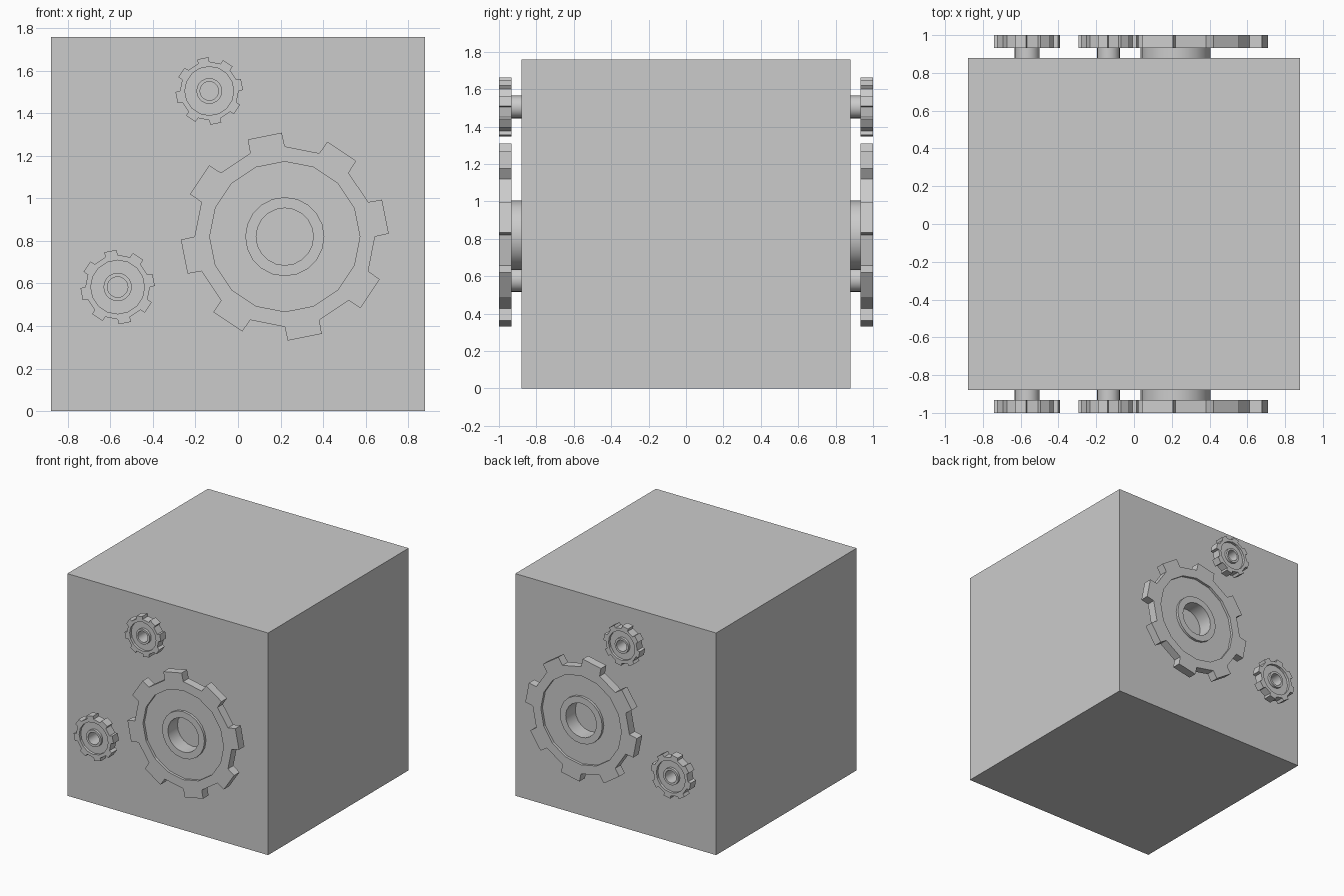
import bpy, bmesh
from math import sin, cos, radians, pi

if "Cube" in bpy.data.objects:
    bpy.data.objects.remove(bpy.data.objects["Cube"])

FRONT, BACK, CUBE = -1.0, -0.932, -0.88
FLOOR = -0.98  # recessed disc of the gear


def finish(name, bm, mirror=True, smooth=False):
    bmesh.ops.recalc_face_normals(bm, faces=bm.faces)
    me = bpy.data.meshes.new(name)
    bm.to_mesh(me)
    bm.free()
    ob = bpy.data.objects.new(name, me)
    bpy.context.collection.objects.link(ob)
    if smooth:
        bpy.ops.object.select_all(action='DESELECT')
        ob.select_set(True)
        bpy.context.view_layer.objects.active = ob
        bpy.ops.object.shade_smooth_by_angle(angle=radians(35))
    if mirror:
        mod = ob.modifiers.new("mirror_to_back", 'MIRROR')
        mod.use_axis = (False, True, False)
    return ob


def ring(bm, cx, cz, r, y, n):
    return [bm.verts.new((cx + r * cos(2 * pi * i / n), y, cz + r * sin(2 * pi * i / n)))
            for i in range(n)]


def bridge(bm, a, b):
    n = len(a)
    return [bm.faces.new((a[i], a[(i + 1) % n], b[(i + 1) % n], b[i])) for i in range(n)]


def gear(name, cx, cz, r):
    # toothed rim with a shallow recessed face
    bm = bmesh.new()
    loops = [ring(bm, cx, cz, r * k, y, 16) for k, y in
             ((0.3, BACK), (0.868, BACK), (0.868, FRONT), (0.722, FRONT), (0.722, FLOOR), (0.3, FLOOR))]
    walls = [bridge(bm, loops[i], loops[i + 1]) for i in range(5)]
    # eight teeth, one on every other wall segment
    for i in range(0, 16, 2):
        root = [loops[1][i], loops[1][i + 1], loops[2][i + 1], loops[2][i]]
        mid = radians(22.5 * i + 11.25)
        tip = []
        for side, y in ((-1, BACK), (1, BACK), (1, FRONT), (-1, FRONT)):
            a = mid + side * radians(9.6)
            tip.append(bm.verts.new((cx + r * cos(a), y, cz + r * sin(a))))
        bm.faces.remove(walls[1][i])
        bridge(bm, root, tip)
        bm.faces.new(tip)
    finish(name, bm)

    # hollow hub joining the gear to the cube
    bm = bmesh.new()
    tube = [ring(bm, cx, cz, r * k, y, 20) for k, y in
            ((0.38, CUBE), (0.38, FRONT), (0.275, FRONT), (0.275, CUBE))]
    for i in range(4):
        bridge(bm, tube[i], tube[(i + 1) % 4])
    finish(name + "_hub", bm, smooth=True)


# main block
bm = bmesh.new()
bmesh.ops.create_cube(bm, size=1.76)
bmesh.ops.translate(bm, verts=bm.verts, vec=(0, 0, 0.88))
finish("block", bm, mirror=False)

# gears, mirrored onto the back face
gear("large_gear", 0.22, 0.82, 0.489)
gear("upper_small_gear", -0.135, 1.505, 0.159)
gear("lower_small_gear", -0.566, 0.583, 0.175)
